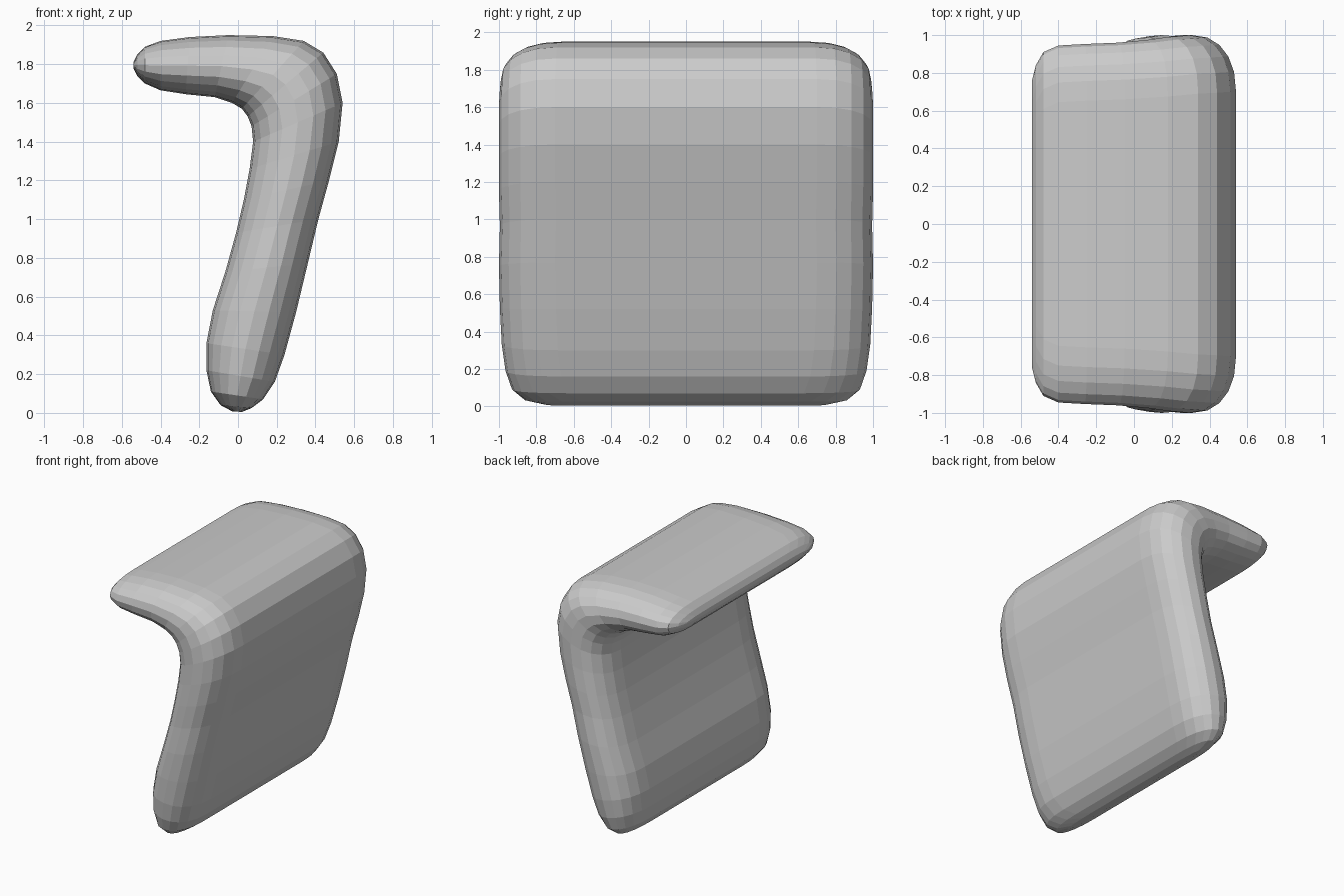
import bpy, bmesh, math
from mathutils import Vector

cube = bpy.data.objects.get("Cube")
if cube:
    bpy.data.objects.remove(cube, do_unlink=True)

# Flat grey material
grey = bpy.data.materials.new("plain grey")
grey.use_nodes = True
colour = (0.6, 0.6, 0.6, 1)
grey.diffuse_color = colour
grey.node_tree.nodes["Principled BSDF"].inputs["Base Color"].default_value = colour

# Stations from flange tip to foot: outer x, z, inner x, z, half width
stations = [
    (-.54, 1.81, -.54, 1.78, .76),
    (-.52, 1.85, -.52, 1.74, .84),
    (-.48, 1.89, -.48, 1.70, .91),
    (-.40, 1.92, -.40, 1.665, .945),
    (-.25, 1.94, -.27, 1.645, .953),
    (-.05, 1.95, -.12, 1.63, .96),
    (.18, 1.945, -.03, 1.60, .975),
    (.34, 1.92, .02, 1.57, .99),
    (.44, 1.86, .05, 1.53, .995),
    (.51, 1.75, .07, 1.48, 1),
    (.54, 1.60, .078, 1.40, 1),
    (.52, 1.40, .06, 1.26, 1),
    (.47, 1.20, .03, 1.10, 1),
    (.415, 1.00, -.01, .93, .995),
    (.36, .77, -.065, .73, 1),
    (.30, .52, -.13, .53, .995),
    (.24, .30, -.163, .36, .985),
    (.19, .16, -.163, .22, .965),
    (.13, .07, -.14, .11, .93),
    (.07, .025, -.09, .04, .86),
    (.02, .005, -.03, .008, .74),
]

CAP_STEPS = 10   # facets around each rounded end
CAP_DEPTH = .3


def section(ox, oz, ix, iz, width):
    """Closed ring of a flat slab with softly rounded ends."""
    outer, inner = Vector((ox, 0, oz)), Vector((ix, 0, iz))
    middle, half = (outer + inner) / 2, (outer - inner) / 2
    ring = []
    for side in (1, -1):
        for k in range(CAP_STEPS + 1):
            a = math.pi * k / CAP_STEPS
            across = math.copysign(abs(math.cos(a)) ** .9, math.cos(a)) * side
            along = width - CAP_DEPTH * (1 - math.sin(a) ** .9)
            ring.append(middle + half * across + Vector((0, along * side, 0)))
    return ring


# Loft the bent panel
bm = bmesh.new()
rings = [[bm.verts.new(p) for p in section(*s)] for s in stations]
for a, b in zip(rings, rings[1:]):
    for i in range(len(a)):
        j = (i + 1) % len(a)
        bm.faces.new((a[i], a[j], b[j], b[i]))
bm.faces.new(rings[0])
bm.faces.new(rings[-1])
bmesh.ops.recalc_face_normals(bm, faces=bm.faces)
mesh = bpy.data.meshes.new("bent_panel")
bm.to_mesh(mesh)
bm.free()
mesh.materials.append(grey)
panel = bpy.data.objects.new("bent_panel", mesh)
bpy.context.collection.objects.link(panel)
